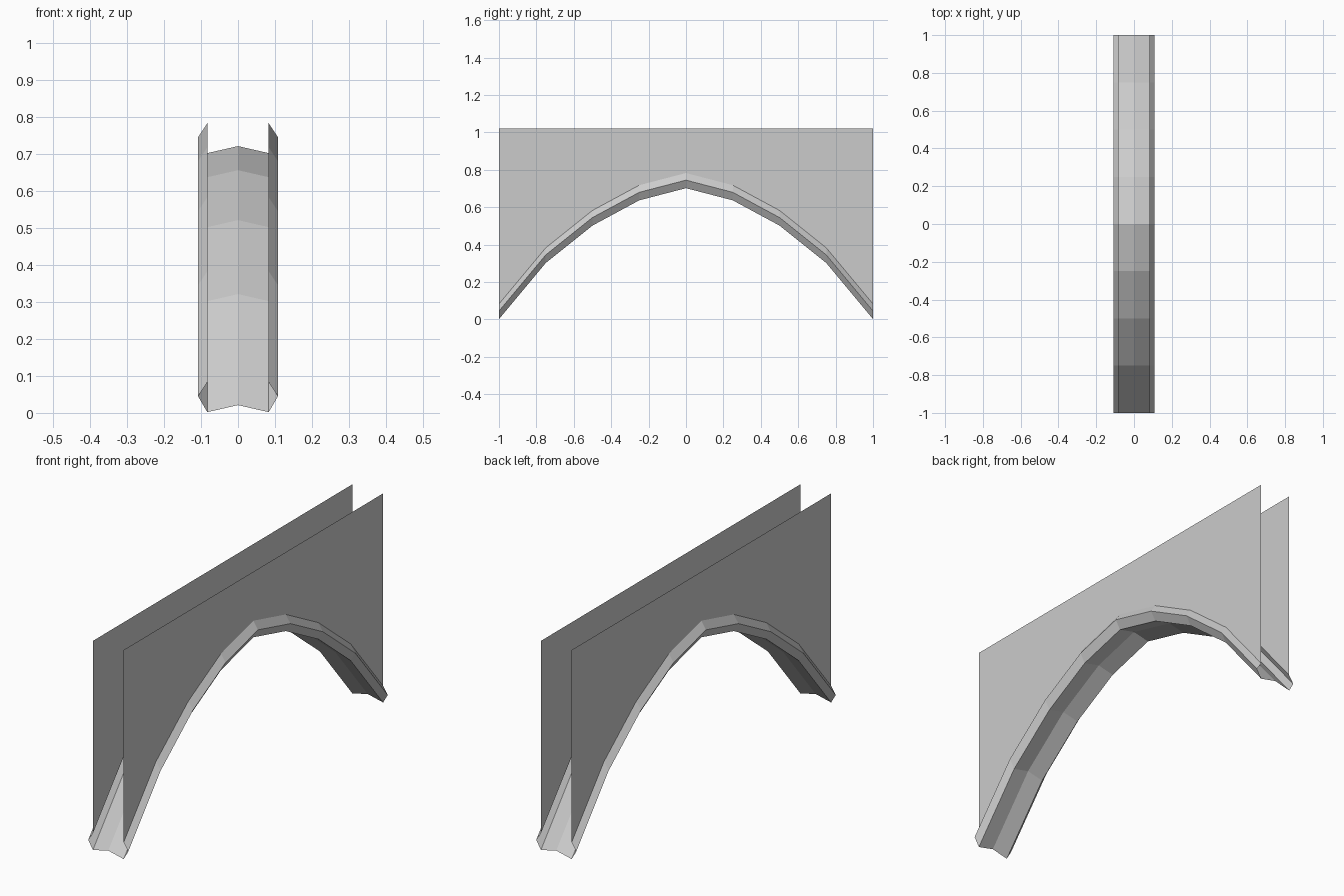
import bpy

if "Cube" in bpy.data.objects:
    bpy.data.objects.remove(bpy.data.objects["Cube"])

# Rise of the arch at each station along y
half = [(0.25, 0.635), (0.5, 0.50), (0.75, 0.30), (1.0, 0.0)]
arch = [(-y, z) for y, z in reversed(half)] + [(0.0, 0.70)] + half

# Open cross-section of the arch moulding (x, z), lip to lip
right = [(0.083, 0.002), (0.108, 0.045), (0.083, 0.083)]
section = [(-x, z) for x, z in reversed(right)] + [(0.0, 0.021)] + right
TOP = 1.022


def strip_mesh(name, rows):
    """Skin equal-length rows of points with flat quads."""
    n = len(rows[0])
    verts = [p for row in rows for p in row]
    faces = [(i * n + j, i * n + j + 1, (i + 1) * n + j + 1, (i + 1) * n + j)
             for i in range(len(rows) - 1) for j in range(n - 1)]
    mesh = bpy.data.meshes.new(name)
    mesh.from_pydata(verts, [], faces)
    obj = bpy.data.objects.new(name, mesh)
    bpy.context.collection.objects.link(obj)
    return obj


# Curved moulding under the arch
strip_mesh("arch_moulding",
           [[(x, y, h + z) for x, z in section] for y, h in arch])

# Thin side walls rising from the moulding lips
for side, label in ((-1, "left"), (1, "right")):
    strip_mesh(label + "_side_wall",
               [[(side * 0.083, y, h + 0.083), (side * 0.083, y, TOP)][::side]
                for y, h in arch])
